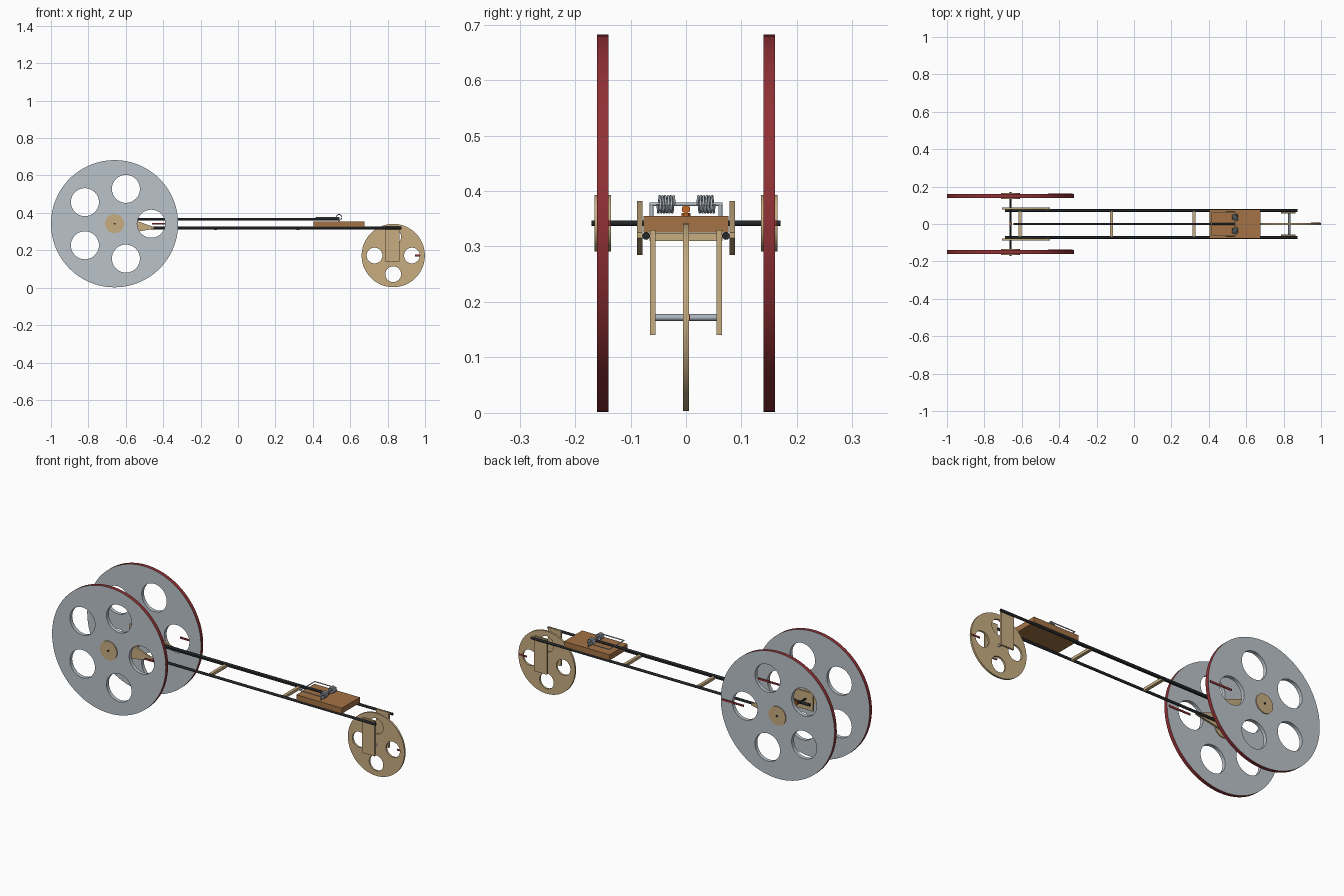
import bpy
import bmesh
from math import sin, cos, pi, tau
from mathutils import Vector

default = bpy.data.objects.get("Cube")
if default:
    bpy.data.objects.remove(default)


def material(name, r, g, b):
    m = bpy.data.materials.new(name)
    m.use_nodes = True
    m.diffuse_color = (r, g, b, 1)
    m.node_tree.nodes["Principled BSDF"].inputs["Base Color"].default_value = (r, g, b, 1)
    return m


GREY = material("pale grey", 0.50, 0.55, 0.59)
RED = material("dark red", 0.28, 0.03, 0.035)
TAN = material("light wood", 0.58, 0.42, 0.22)
BROWN = material("brown wood", 0.37, 0.17, 0.06)
BLACK = material("black", 0.017, 0.02, 0.022)
STEEL = material("steel", 0.42, 0.47, 0.52)
ORANGE = material("orange", 0.60, 0.14, 0.02)


def finish(name, bm, *mats):
    mesh = bpy.data.meshes.new(name)
    bmesh.ops.recalc_face_normals(bm, faces=bm.faces)
    bm.to_mesh(mesh)
    bm.free()
    obj = bpy.data.objects.new(name, mesh)
    bpy.context.collection.objects.link(obj)
    for m in mats:
        mesh.materials.append(m)
    return obj


def smooth(obj):
    bpy.ops.object.select_all(action='DESELECT')
    obj.select_set(True)
    bpy.context.view_layer.objects.active = obj
    bpy.ops.object.shade_smooth_by_angle()


def box(name, center, size, mat):
    bm = bmesh.new()
    bmesh.ops.create_cube(bm, size=1)
    for v in bm.verts:
        v.co = Vector(center) + v.co * Vector(size)
    return finish(name, bm, mat)


def rod(name, start, end, radius, mat, sides=16):
    a, b = Vector(start), Vector(end)
    bm = bmesh.new()
    bmesh.ops.create_cone(bm, cap_ends=True, segments=sides, radius1=radius,
                          radius2=radius, depth=(b - a).length)
    turn = (b - a).to_track_quat('Z', 'Y')
    for v in bm.verts:
        v.co = (a + b) / 2 + turn @ v.co
    obj = finish(name, bm, mat)
    smooth(obj)
    return obj


def wire(name, points, radius, mat):
    curve = bpy.data.curves.new(name, 'CURVE')
    curve.dimensions = '3D'
    curve.bevel_depth = radius
    curve.bevel_resolution = 1
    curve.use_fill_caps = True
    spline = curve.splines.new('POLY')
    spline.points.add(len(points) - 1)
    for p, co in zip(spline.points, points):
        p.co = (*co, 1)
    curve.materials.append(mat)
    obj = bpy.data.objects.new(name, curve)
    bpy.context.collection.objects.link(obj)
    return obj


def circle(x, z, radius, sides):
    return [(x + radius * cos(tau * i / sides), z + radius * sin(tau * i / sides))
            for i in range(sides)]


def plate(name, loops, y, thickness, *mats):
    """Flat sheet in the xz plane; the first loop is the outline, the rest are holes."""
    curve = bpy.data.curves.new(name, 'CURVE')
    curve.dimensions = '2D'
    curve.fill_mode = 'BOTH'
    curve.extrude = thickness / 2
    for loop in loops:
        spline = curve.splines.new('POLY')
        spline.points.add(len(loop) - 1)
        spline.use_cyclic_u = True
        for p, (px, pz) in zip(spline.points, loop):
            p.co = (px, pz, 0, 1)
    temp = bpy.data.objects.new(name, curve)
    bpy.context.collection.objects.link(temp)
    depsgraph = bpy.context.evaluated_depsgraph_get()
    bm = bmesh.new()
    bm.from_mesh(temp.evaluated_get(depsgraph).to_mesh())
    bpy.data.objects.remove(temp)
    bmesh.ops.remove_doubles(bm, verts=bm.verts, dist=0.00005)
    for v in bm.verts:
        v.co = Vector((v.co.x, y + v.co.z, v.co.y))
    obj = finish(name, bm, *mats)
    smooth(obj)
    return obj


def wheel(name, x, z, y, radius, thickness, holes, reach, hole_radius, *mats):
    loops = [circle(x, z, radius, 96)]
    for i in range(holes):
        a = tau * i / holes
        loops.append(circle(x + reach * cos(a), z + reach * sin(a), hole_radius, 40))
    obj = plate(name, loops, y, thickness, *mats)
    # Tread faces lie on the outer circle
    if len(mats) > 1:
        hub = Vector((x, y, z))
        for f in obj.data.polygons:
            if abs(f.normal.y) < 0.5 and (f.center - hub).length > radius * 0.97:
                f.material_index = 1
    return obj


REAR_X, REAR_Z = -0.66, 0.342
FRONT_X, FRONT_Z = 0.83, 0.172

# Large rear wheels, hubs and marker strips
for side, y in (("right", -0.15), ("left", 0.15)):
    wheel(side + "_rear_wheel", REAR_X, REAR_Z, y, 0.34, 0.02, 5, 0.196, 0.075, GREY, RED)
    rod(side + "_rear_hub", (REAR_X, y - 0.015, REAR_Z), (REAR_X, y + 0.015, REAR_Z), 0.051, TAN, 48)
    box(side + "_wheel_marker", (-0.395, y + 0.012, REAR_Z), (0.13, 0.004, 0.01), RED)
rod("rear_axle", (REAR_X, -0.17, REAR_Z), (REAR_X, 0.17, REAR_Z), 0.005, BLACK)
rod("axle_hook", (REAR_X, 0, REAR_Z), (REAR_X, 0, REAR_Z + 0.018), 0.008, ORANGE, 6)

# Small front wheel
wheel("front_wheel", FRONT_X, FRONT_Z, 0, 0.169, 0.01, 4, 0.1, 0.042, TAN)
box("front_wheel_marker", (0.972, 0.006, FRONT_Z), (0.05, 0.003, 0.009), RED)
rod("front_axle", (FRONT_X, -0.056, FRONT_Z), (FRONT_X, 0.056, FRONT_Z), 0.006, STEEL)

# Frame rails, fork plates and tapered axle supports
support = [(-0.705, 0.285), (-0.615, 0.285), (-0.45, 0.315), (-0.45, 0.325),
           (-0.615, 0.382), (-0.705, 0.382)]
for side, s in (("right", -1), ("left", 1)):
    rod(side + "_rail", (-0.69, s * 0.072, 0.319), (0.875, s * 0.072, 0.319), 0.007, BLACK)
    box(side + "_fork_plate", (0.825, s * 0.06, 0.235), (0.076, 0.01, 0.19), TAN)
    plate(side + "_axle_support", [support], s * 0.083, 0.01, TAN)
for i, x in enumerate((-0.61, -0.12, 0.32)):
    box("cross_slat_%d" % (i + 1), (x, 0, 0.317), (0.016, 0.132, 0.015), TAN)

# Spring trap: base, posts, pivot rod, wire bail and coil springs
PIVOT_X, PIVOT_Z = 0.54, 0.376
box("trap_base", (0.539, 0, 0.34), (0.272, 0.154, 0.03), BROWN)
rod("trap_pivot", (PIVOT_X, -0.066, PIVOT_Z), (PIVOT_X, 0.066, PIVOT_Z), 0.003, STEEL)
for side, s in (("right", -1), ("left", 1)):
    rod(side + "_trap_post", (PIVOT_X, s * 0.062, 0.354), (PIVOT_X, s * 0.062, PIVOT_Z),
        0.0035, STEEL)
    turns, steps = 6, 14
    coil = [(PIVOT_X + 0.015 * cos(tau * i / steps),
             s * (0.021 + 0.03 * i / (turns * steps)),
             PIVOT_Z + 0.015 * sin(tau * i / steps)) for i in range(turns * steps + 1)]
    wire(side + "_spring", coil, 0.0022, STEEL)
wire("trap_bail", [(PIVOT_X, -0.063, PIVOT_Z), (0.415, -0.063, PIVOT_Z),
                   (0.415, 0.063, PIVOT_Z), (PIVOT_X, 0.063, PIVOT_Z)], 0.0028, STEEL)

# Long lever arm with a coloured end cap
rod("lever_arm", (-0.645, 0, 0.367), (0.536, 0, 0.367), 0.0065, BLACK)
rod("lever_cap", (0.536, 0, 0.367), (0.542, 0, 0.367), 0.008, ORANGE, 6)
